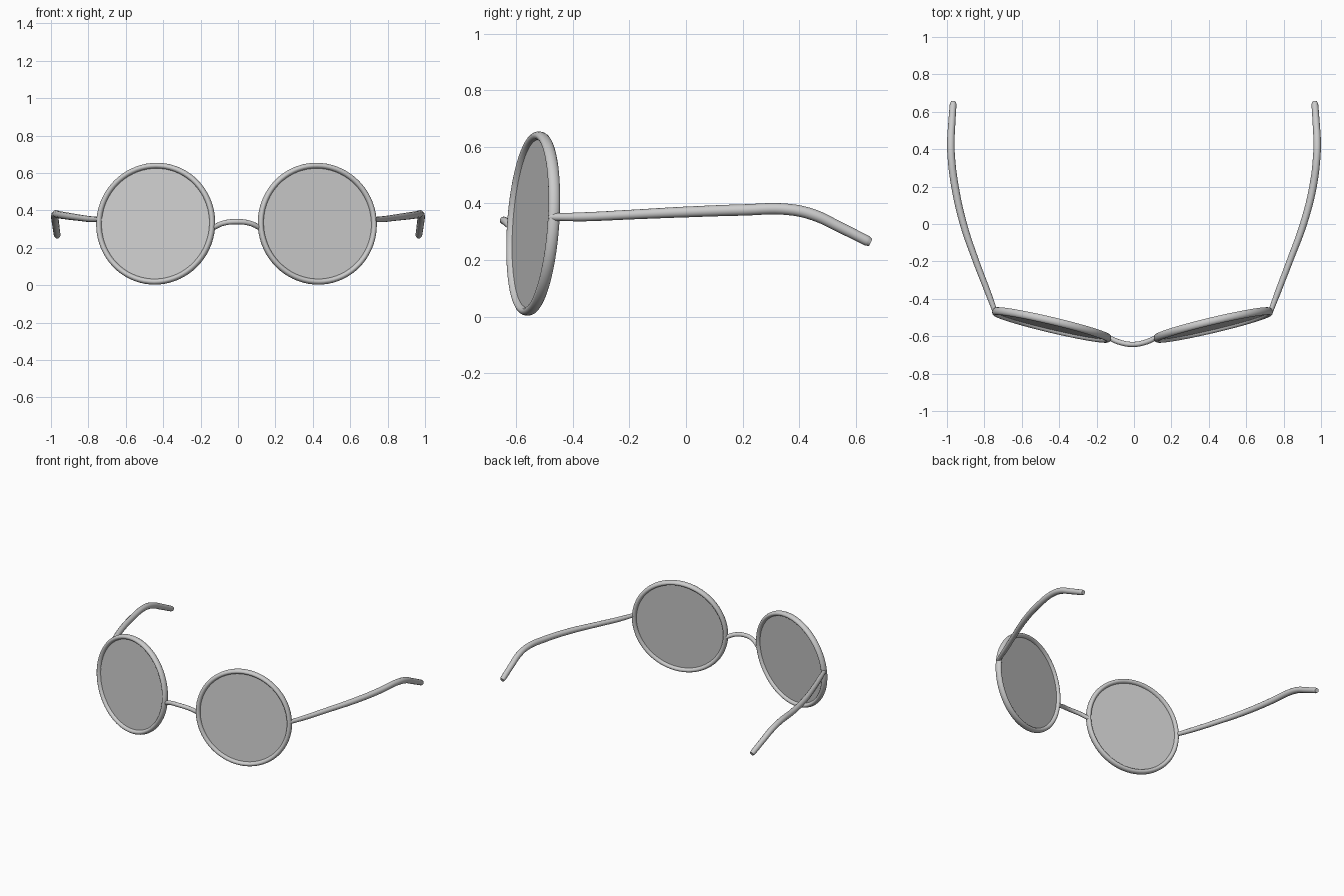
import bpy
from math import radians
from mathutils import Matrix

if "Cube" in bpy.data.objects:
    bpy.data.objects.remove(bpy.data.objects["Cube"])

SHIFT = -0.008  # front assembly sits very slightly off centre


def tube(name, points):
    """Smooth round tube through (x, y, z, radius) points, turned into a mesh."""
    cu = bpy.data.curves.new(name, 'CURVE')
    cu.dimensions = '3D'
    cu.bevel_depth = 1.0
    cu.bevel_resolution = 4
    cu.resolution_u = 8
    cu.use_fill_caps = True
    sp = cu.splines.new('BEZIER')
    sp.bezier_points.add(len(points) - 1)
    for bp, (x, y, z, r) in zip(sp.bezier_points, points):
        bp.co = (x, y, z)
        bp.radius = r
        bp.handle_left_type = bp.handle_right_type = 'AUTO'
    ob = bpy.data.objects.new(name, cu)
    bpy.context.collection.objects.link(ob)
    bpy.ops.object.select_all(action='DESELECT')
    ob.select_set(True)
    bpy.context.view_layer.objects.active = ob
    bpy.ops.object.convert(target='MESH')
    bpy.ops.object.shade_smooth_by_angle(angle=radians(50))
    return bpy.context.object


def place(name, matrix):
    """Bake a transform into the active primitive and shade it."""
    ob = bpy.context.object
    ob.name = name
    ob.data.transform(matrix)
    bpy.ops.object.shade_smooth_by_angle(angle=radians(50))


for side, s in (("right", 1), ("left", -1)):
    # wrapped and slightly tilted plane of the rim
    frame = (Matrix.Translation((s * 0.432 + SHIFT, -0.54, 0.329))
             @ Matrix.Rotation(radians(13.3 * s), 4, 'Z')
             @ Matrix.Rotation(radians(86), 4, 'X'))

    # rim: torus deeper than it is wide
    bpy.ops.mesh.primitive_torus_add(major_radius=0.311, minor_radius=0.0155,
                                     major_segments=72, minor_segments=14)
    place(side + "_rim", frame @ Matrix.Diagonal((1, 1, 1.35, 1)))

    # lens: thin disc seated in the rim
    bpy.ops.mesh.primitive_cylinder_add(vertices=72, radius=0.308, depth=0.008)
    place(side + "_lens", frame)

    # temple arm with drooping ear tip
    o = SHIFT if s < 0 else -0.004
    tube(side + "_temple", [
        (s * 0.730 + o, -0.480, 0.352, 0.013),
        (s * 0.775 + o, -0.360, 0.353, 0.016),
        (s * 0.840 + o, -0.190, 0.361, 0.017),
        (s * 0.908 + o * 0.5, 0.000, 0.370, 0.019),
        (s * 0.957, 0.200, 0.377, 0.020),
        (s * 0.977, 0.360, 0.379, 0.020),
        (s * 0.979, 0.450, 0.360, 0.020),
        (s * 0.974, 0.540, 0.318, 0.019),
        (s * 0.967, 0.640, 0.268, 0.018),
        (s * 0.966, 0.652, 0.262, 0.014)])

# nose bridge arching up and forward
tube("bridge", [
    (-0.125 + SHIFT, -0.608, 0.308, 0.014),
    (-0.070 + SHIFT, -0.632, 0.332, 0.014),
    (SHIFT, -0.644, 0.340, 0.014),
    (0.070 + SHIFT, -0.632, 0.332, 0.014),
    (0.125 + SHIFT, -0.608, 0.308, 0.014)])
